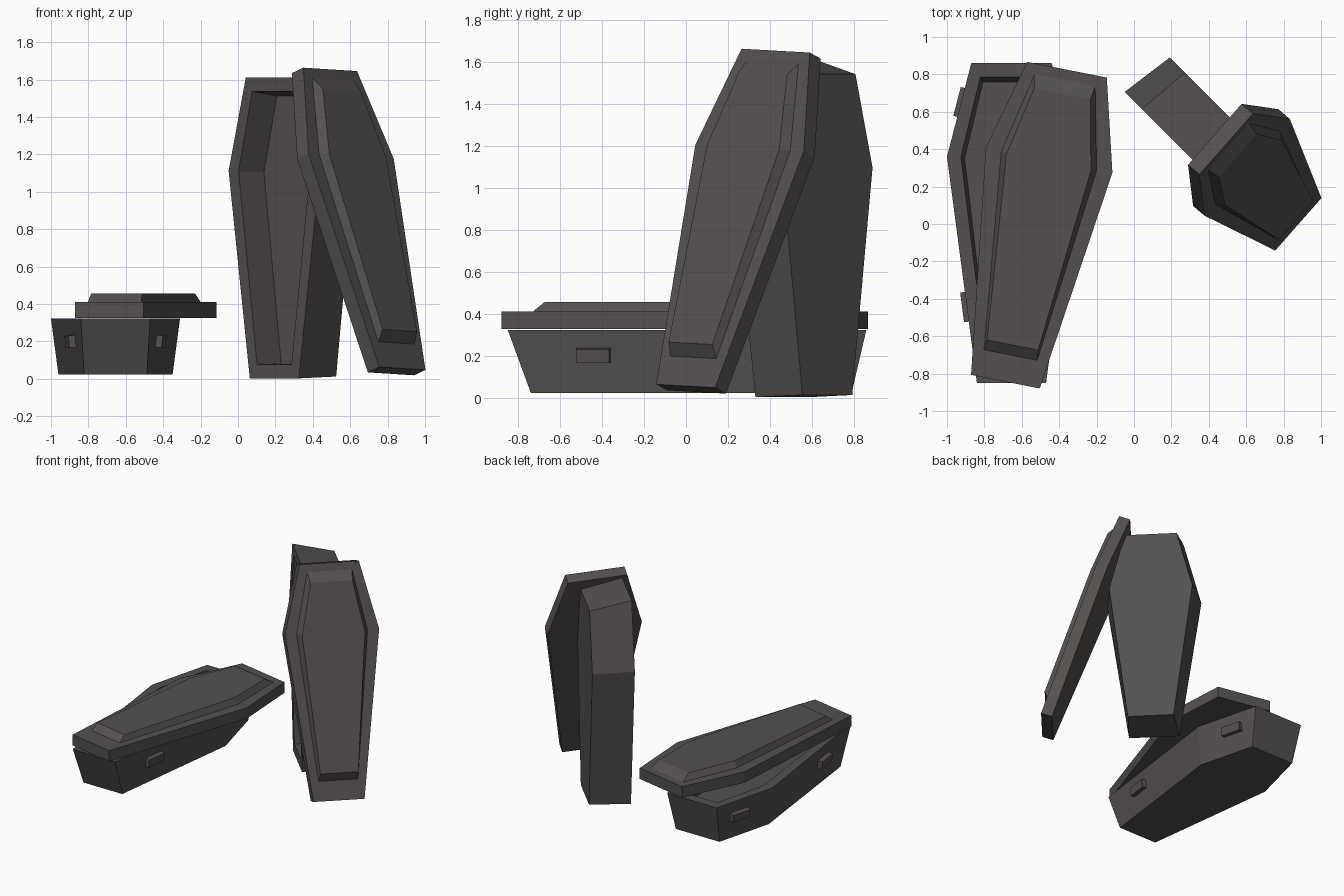
import bpy, bmesh
from mathutils import Matrix, Vector

if "Cube" in bpy.data.objects:
    bpy.data.objects.remove(bpy.data.objects["Cube"])

mat = bpy.data.materials.new("dark_grey_wood")
mat.diffuse_color = (0.088, 0.081, 0.078, 1)
mat.use_nodes = True
mat.node_tree.nodes["Principled BSDF"].inputs["Base Color"].default_value = mat.diffuse_color


def ring(head, shoulder, foot, y_head, y_shoulder, y_foot, z):
    """Six-sided coffin outline: half widths and y positions at height z."""
    return [Vector(p) for p in ((head, y_head, z), (-head, y_head, z), (-shoulder, y_shoulder, z),
                                (-foot, y_foot, z), (foot, y_foot, z), (shoulder, y_shoulder, z))]


def finish(name, bm, matrix):
    bmesh.ops.recalc_face_normals(bm, faces=bm.faces)
    me = bpy.data.meshes.new(name)
    bm.to_mesh(me)
    bm.free()
    me.materials.append(mat)
    ob = bpy.data.objects.new(name, me)
    ob.matrix_world = matrix
    bpy.context.collection.objects.link(ob)
    return ob


def loft(name, rings, matrix):
    """Skin the rings in order and cap both ends."""
    bm = bmesh.new()
    loops = [[bm.verts.new(p) for p in r] for r in rings]
    for a, b in zip(loops, loops[1:]):
        for i in range(6):
            j = (i + 1) % 6
            bm.faces.new((a[i], a[j], b[j], b[i]))
    bm.faces.new(loops[0][::-1])
    bm.faces.new(loops[-1])
    return finish(name, bm, matrix)


def frame(x, y, z, origin):
    m = Matrix((x, y, z)).transposed().to_4x4()
    m.translation = origin
    return m


def coffin_box(name, y_foot, matrix):
    """Hollow box: tapered outside, flat rim, shallow inside."""
    outer_low = ring(0.19, 0.305, 0.168, 0.79, 0.345, -0.74, 0)
    outer_top = ring(0.215, 0.345, 0.185, 0.86, 0.36, y_foot, 0.30)
    inner_top = ring(0.167, 0.27, 0.13, 0.785, 0.358, y_foot + 0.075, 0.30)
    floor = ring(0.152, 0.25, 0.12, 0.76, 0.352, y_foot + 0.08, 0.128)
    loft(name, [outer_low, outer_top, inner_top, floor], matrix)
    return outer_low, outer_top


def coffin_lid(name, matrix):
    """Slab with a raised, bevelled panel."""
    slab = (0.217, 0.345, 0.187, 0.85, 0.357, -0.85)
    loft(name, [ring(*slab, 0), ring(*slab, 0.085),
                ring(0.165, 0.26, 0.145, 0.792, 0.353, -0.705, 0.085),
                ring(0.153, 0.23, 0.139, 0.718, 0.345, -0.65, 0.13)], matrix)


# Lying coffin with its lid turned askew
lying = Matrix.Translation((-0.655, 0, 0.022))
low, top = coffin_box("lying_coffin_box", -0.85, lying)
coffin_lid("lying_coffin_lid",
           Matrix.Translation((-0.523, -0.009, 0.326)) @ Matrix.Rotation(-0.195, 4, 'Z'))

# Handles, two on each long side (ring corner pairs, position along the edge)
for name, i, j, t in (("left_head_handle", 1, 2, 0.39), ("left_foot_handle", 2, 3, 0.685),
                      ("right_head_handle", 0, 5, 0.39), ("right_foot_handle", 5, 4, 0.685)):
    a, b = low[i].lerp(top[i], 0.6), low[j].lerp(top[j], 0.6)
    along = (b - a).normalized()
    out = along.cross(top[i] - low[i]).normalized()
    if out.x * a.x < 0:
        out = -out
    up = out.cross(along)
    bm = bmesh.new()
    bmesh.ops.create_cube(bm, size=1, matrix=Matrix.Diagonal((0.165, 0.07, 0.07, 1)))
    for v in bm.verts:
        if v.co.z > 0:
            v.co.x *= 0.96
            v.co.y *= 0.92
    finish(name, bm, lying @ frame(along, up, out, a.lerp(b, t)))

# Upright coffin, its foot end cut flat so it stands
s = 0.5 ** 0.5
coffin_box("standing_coffin_box", -0.75,
           frame(Vector((s, -s, 0)), Vector((0, 0, 1)), Vector((-s, -s, 0)), (0.406, 0.674, 0.752)))

# Lid leaning against the upright coffin
y = Vector((-0.227, 0.2525, 0.941)).normalized()
z = Vector((0.66, 0.747, -0.045)).cross(y).normalized()
coffin_lid("leaning_coffin_lid", frame(y.cross(z), y, z, (0.625, 0.265, 0.826)))
